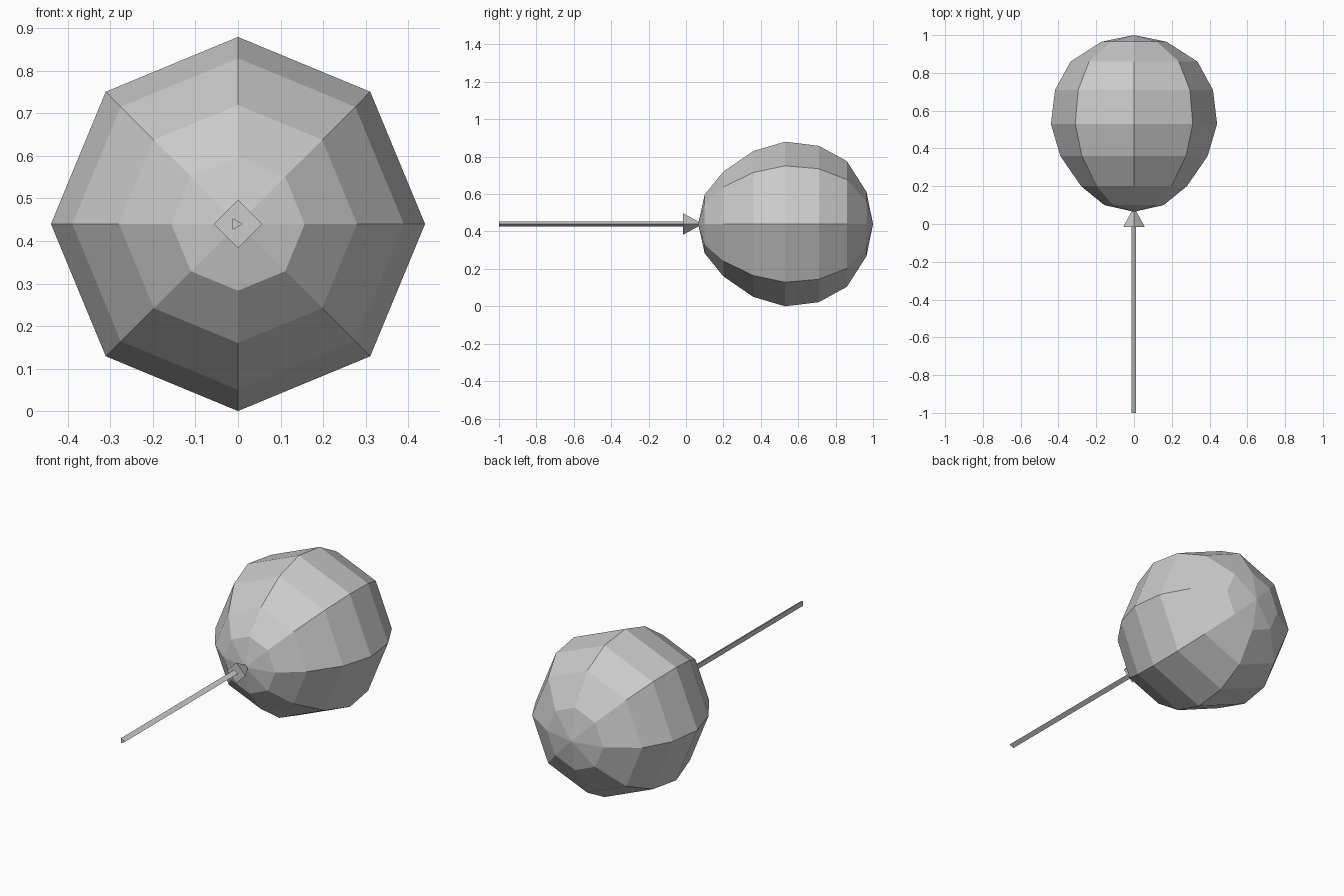
import bpy
import bmesh
from math import cos, sin, tau

cube = bpy.data.objects.get("Cube")
if cube:
    bpy.data.objects.remove(cube, do_unlink=True)

AXIS_Z = 0.44

grey = bpy.data.materials.new("light_grey")
grey.use_nodes = True
colour = (0.6, 0.6, 0.6, 1)
grey.diffuse_color = colour
grey.node_tree.nodes["Principled BSDF"].inputs["Base Color"].default_value = colour


def lathe(name, profile, sides, x=0.0):
    """Spin (y, radius) points around the y axis; flat ends are capped."""
    bm = bmesh.new()
    rings = []
    for y, r in profile:
        count = sides if r > 0 else 1
        angles = [tau * i / sides for i in range(count)]
        rings.append([bm.verts.new((x + r * cos(a), y, AXIS_Z + r * sin(a))) for a in angles])
    for a, b in zip(rings, rings[1:]):
        for i in range(sides):
            j = (i + 1) % sides
            corners = [a[i % len(a)], a[j % len(a)], b[j % len(b)], b[i % len(b)]]
            bm.faces.new(list(dict.fromkeys(corners)))
    for ring in (rings[0], rings[-1]):
        if len(ring) > 1:
            bm.faces.new(ring)
    bmesh.ops.recalc_face_normals(bm, faces=bm.faces)
    mesh = bpy.data.meshes.new(name)
    bm.to_mesh(mesh)
    bm.free()
    mesh.materials.append(grey)
    obj = bpy.data.objects.new(name, mesh)
    bpy.context.collection.objects.link(obj)
    return obj


# Faceted balloon, lying along y
lathe("balloon", [(0.065, 0), (0.10, 0.157), (0.20, 0.28), (0.36, 0.39), (0.53, 0.44),
                  (0.71, 0.418), (0.86, 0.336), (0.965, 0.172), (1.0, 0)], 8)

# Four-sided knot at the mouth
lathe("knot", [(-0.015, 0.057), (0.09, 0)], 4)

# Three-sided string
lathe("string", [(-1.0, 0.016), (0.0, 0.016)], 3, x=-0.005)
